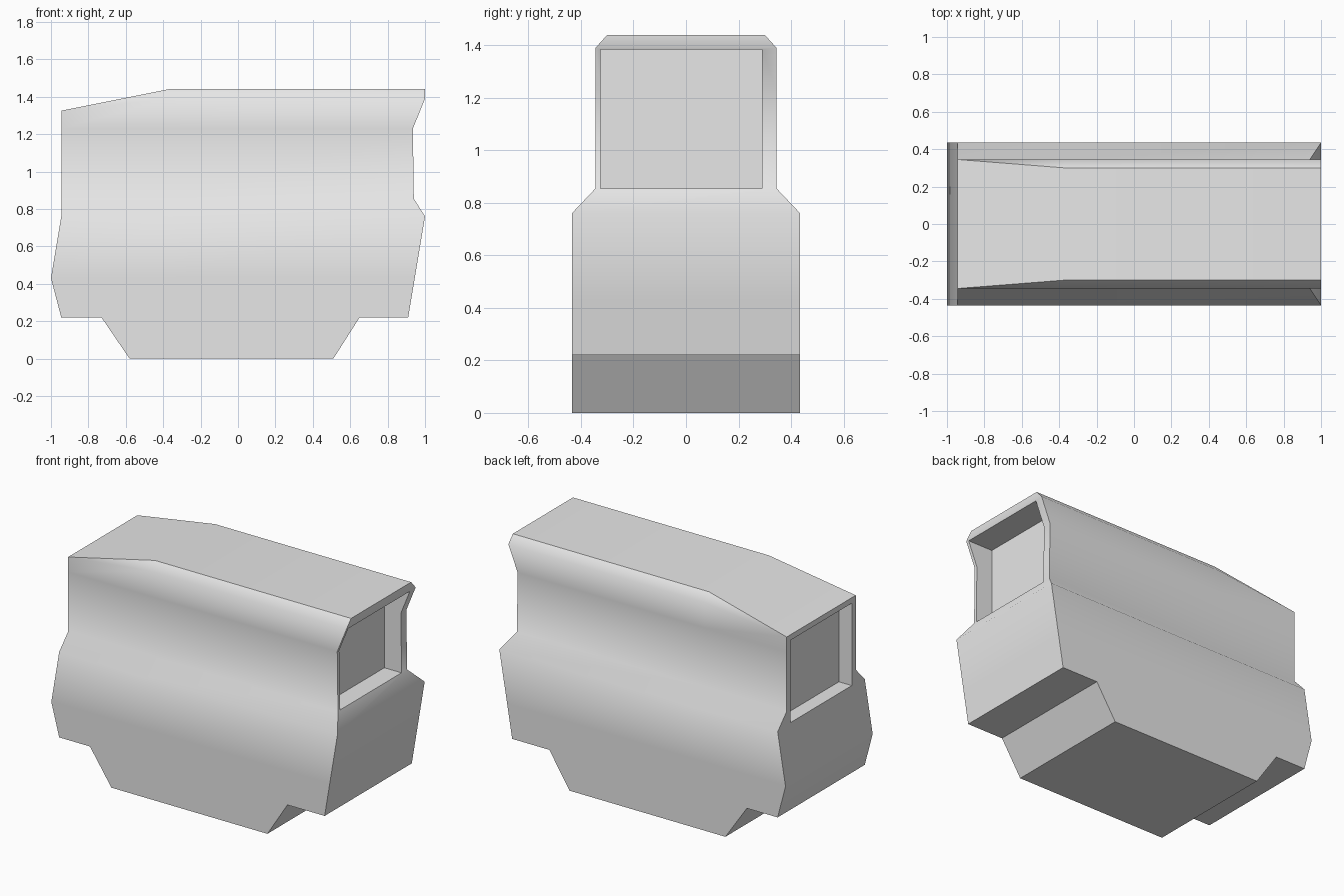
import bpy, bmesh, math

cube = bpy.data.objects.get("Cube")
if cube:
    bpy.data.objects.remove(cube, do_unlink=True)

GREY = (0.8, 0.8, 0.8, 1.0)
mat = bpy.data.materials.new("light_grey")
mat.use_nodes = True
mat.diffuse_color = GREY
mat.node_tree.nodes["Principled BSDF"].inputs["Base Color"].default_value = GREY

BEND = -0.37  # where the roof starts to slope down


def loft(name, rows, cap_top=True):
    """Stack six-point rings; each row is half width, left, bend and right (x, z)."""
    bm = bmesh.new()
    rings = []
    for y, *pts in rows:
        ring = [bm.verts.new((x, -y, z)) for x, z in pts]
        ring += [bm.verts.new((x, y, z)) for x, z in reversed(pts)]
        rings.append(ring)
    for low, high in zip(rings, rings[1:]):
        for i in range(6):
            j = (i + 1) % 6
            bm.faces.new((low[i], low[j], high[j], high[i]))
    if cap_top:
        a, b, c, d, e, f = rings[-1]
        bm.faces.new((a, b, e, f))
        bm.faces.new((b, c, d, e))
        bm.faces.new(rings[0][::-1])
    else:
        bm.faces.new(rings[0][::-1])
    bmesh.ops.remove_doubles(bm, verts=bm.verts, dist=0.0005)
    bmesh.ops.recalc_face_normals(bm, faces=bm.faces)
    mesh = bpy.data.meshes.new(name)
    bm.to_mesh(mesh)
    bm.free()
    mesh.materials.append(mat)
    obj = bpy.data.objects.new(name, mesh)
    bpy.context.collection.objects.link(obj)
    return obj


def level(y, z, left, right):
    return (y, (left, z), (BEND, z), (right, z))


def select(obj):
    bpy.ops.object.select_all(action='DESELECT')
    obj.select_set(True)
    bpy.context.view_layer.objects.active = obj


def cut_recess(obj, x, y, z):
    """Cut a box-shaped recess given by its ranges."""
    spans = (x, y, z)
    bpy.ops.mesh.primitive_cube_add(size=1, location=[sum(s) / 2 for s in spans])
    cutter = bpy.context.object
    cutter.name = "recess_cutter"
    cutter.hide_render = True
    cutter.scale = [s[1] - s[0] for s in spans]
    cutter.data.materials.append(mat)
    bpy.context.view_layer.update()
    mod = obj.modifiers.new("recess", 'BOOLEAN')
    mod.operation = 'DIFFERENCE'
    mod.solver = 'EXACT'
    mod.object = cutter
    select(obj)
    bpy.ops.object.modifier_apply(modifier=mod.name)
    bpy.data.objects.remove(cutter, do_unlink=True)


# Main housing: wide lower body, shoulder, narrow upper body and roof
WIDE, NARROW, ROOF = 0.435, 0.345, 0.30
corner = (-0.945, 1.325)
body = loft("housing", [
    level(WIDE, 0.22, -0.945, 0.91),
    level(WIDE, 0.43, -1.0, 0.945),
    level(WIDE, 0.76, -0.945, 1.0),
    level(NARROW, 0.855, -0.945, 0.94),
    level(NARROW, 1.23, -0.945, 0.935),
    (NARROW, corner, (BEND, 1.39), (1.0, 1.39)),
    (ROOF, corner, (BEND, 1.44), (1.0, 1.44)),
])
# Both roof levels end in the same corner
bm = bmesh.new()
bm.from_mesh(body.data)
for v in bm.verts:
    if v.co.z > 1.3 and v.co.x < -0.9:
        v.co.y = math.copysign(NARROW, v.co.y)
bmesh.ops.remove_doubles(bm, verts=bm.verts, dist=0.0005)
bm.to_mesh(body.data)
bm.free()

# Window recesses in both ends
cut_recess(body, (0.82, 1.2), (-0.325, 0.29), (0.855, 1.385))
cut_recess(body, (-1.2, -0.855), (-0.305, 0.305), (0.77, 1.29))

# Tapered keel below the housing
keel = loft("keel", [
    level(WIDE, 0.0, -0.58, 0.51),
    level(WIDE, 0.22, -0.73, 0.65),
], cap_top=False)

for obj in (body, keel):
    select(obj)
    bpy.ops.object.shade_smooth_by_angle(angle=math.radians(46))
